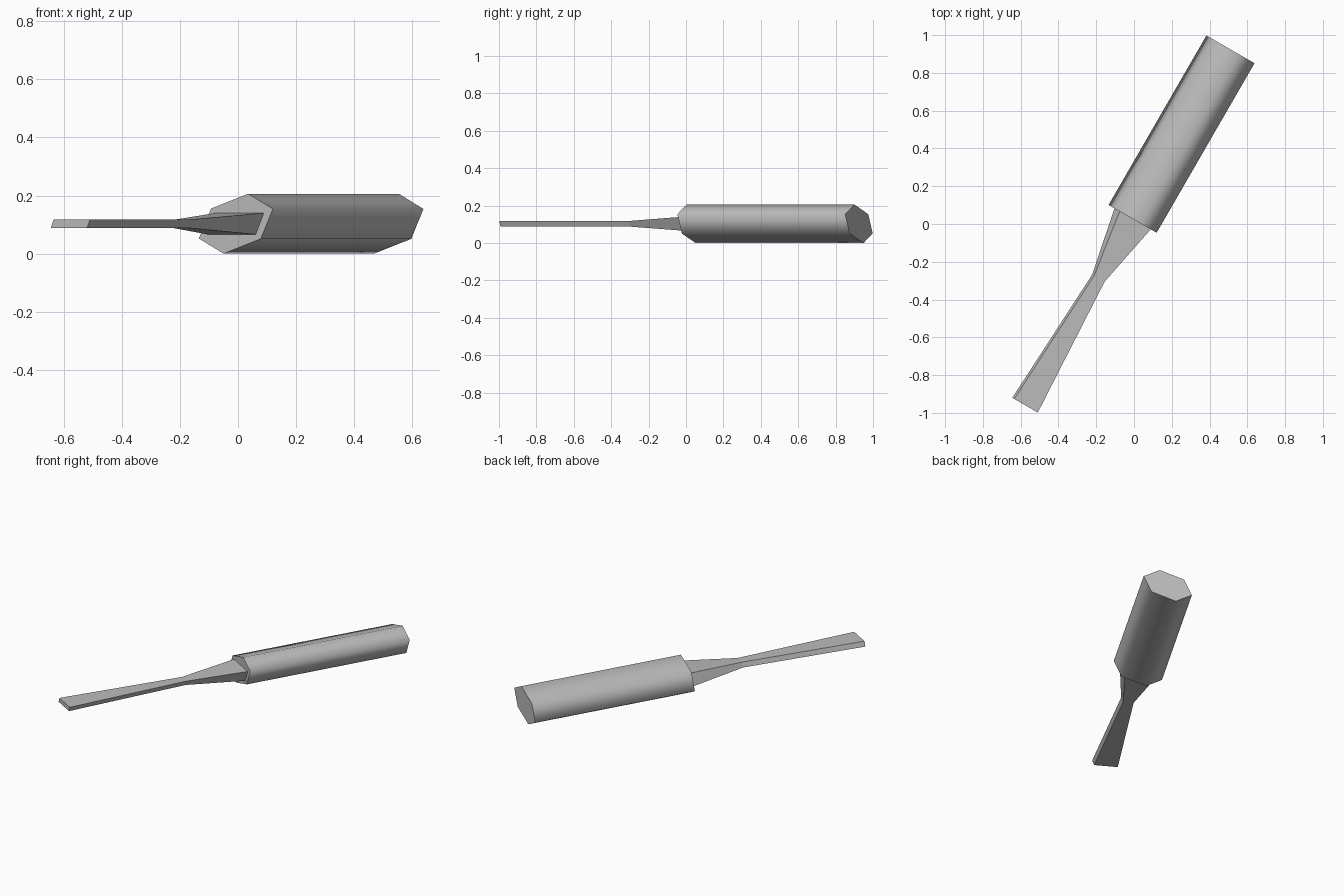
import bpy, bmesh, math
from mathutils import Matrix

cube = bpy.data.objects.get("Cube")
if cube:
    bpy.data.objects.remove(cube, do_unlink=True)

grey = bpy.data.materials.new("plain grey")
grey.use_nodes = True
grey.diffuse_color = (0.5, 0.5, 0.5, 1)
grey.node_tree.nodes["Principled BSDF"].inputs["Base Color"].default_value = (0.5, 0.5, 0.5, 1)

# The tool lies along local y, turned in plan
PLACE = Matrix.Rotation(math.radians(-30), 4, "Z") @ Matrix.Translation((-0.02, 0, 0.103))


def loft(name, sections, smooth_sides=False):
    """Skin a row of outlines (y, [(x, z), ...]) and cap both ends."""
    bm = bmesh.new()
    rings = [[bm.verts.new((x, y, z)) for x, z in outline] for y, outline in sections]
    for a, b in zip(rings, rings[1:]):
        for i in range(len(a)):
            j = (i + 1) % len(a)
            bm.faces.new((a[i], a[j], b[j], b[i])).smooth = smooth_sides
    bm.faces.new(rings[0])
    bm.faces.new(rings[-1])
    bmesh.ops.recalc_face_normals(bm, faces=bm.faces)
    mesh = bpy.data.meshes.new(name)
    bm.to_mesh(mesh)
    bm.free()
    mesh.materials.append(grey)
    obj = bpy.data.objects.new(name, mesh)
    obj.matrix_world = PLACE
    bpy.context.collection.objects.link(obj)
    return obj


def point_mirrored(half):
    return half + [(-x, -z) for x, z in half]


def slanted_bar(width, height, slant):
    """Four-sided outline whose top edge leans toward +x."""
    return point_mirrored([(slant - width, height), (slant + width, height)])


# Handle: skewed six-sided prism with softly shaded sides
hexagon = point_mirrored([(-0.099, 0.052), (0.049, 0.103), (0.147, 0.051)])
loft("handle", [(0.02, hexagon), (1.056, hexagon)], smooth_sides=True)

# Blade and tapered socket share the narrow neck
neck = slanted_bar(0.032, 0.015, 0.006)
loft("blade", [(-1.119, slanted_bar(0.072, 0.015, 0.006)), (-0.343, neck)])
loft("socket", [(-0.343, neck), (0.021, slanted_bar(0.095, 0.037, 0.016))])
